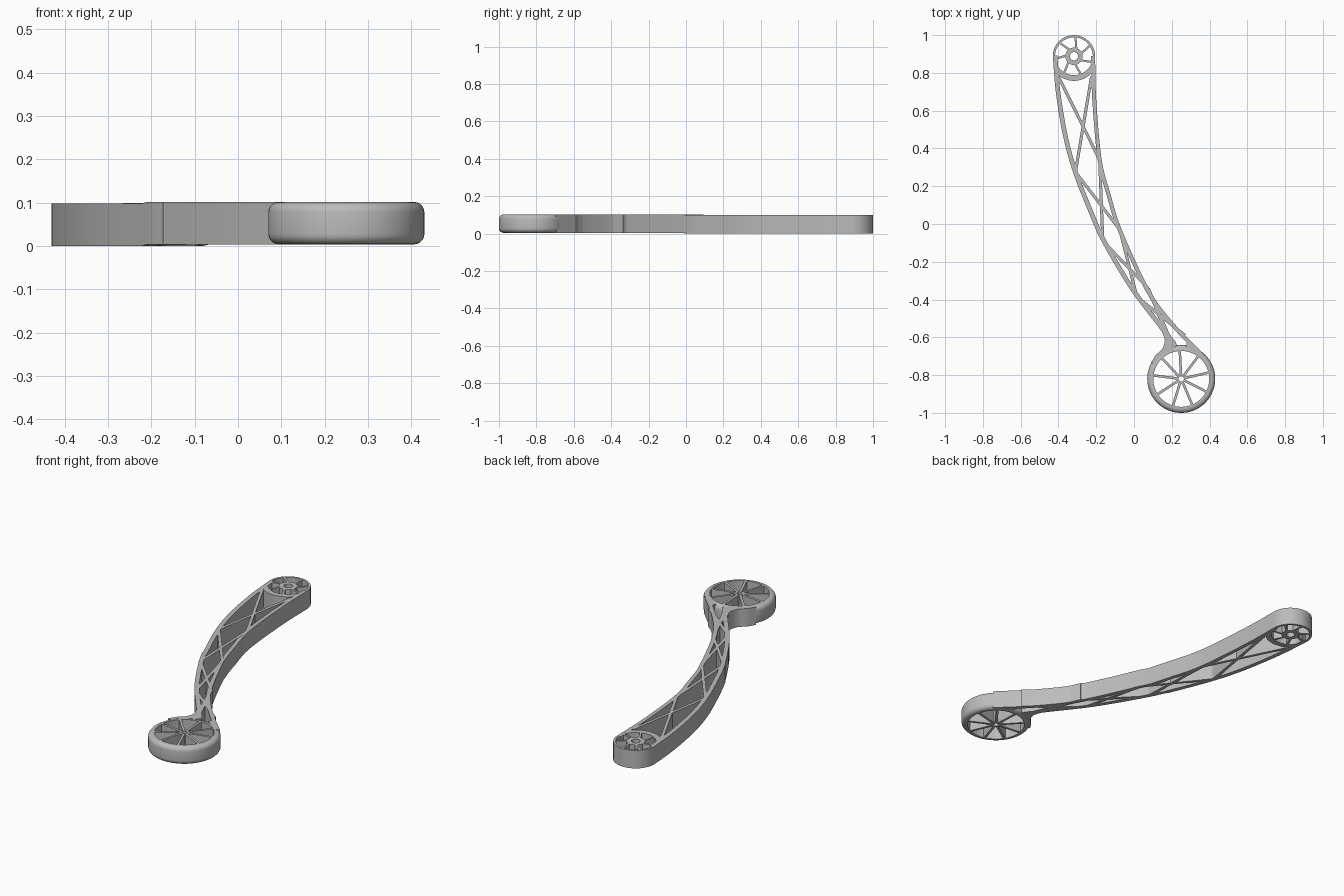
import bpy, bmesh
from math import sin, cos, pi, radians
from mathutils import Vector

cube = bpy.data.objects.get("Cube")
if cube:
    bpy.data.objects.remove(cube, do_unlink=True)

gray = bpy.data.materials.new("light gray")
gray.use_nodes = True
gray.diffuse_color = (0.5, 0.5, 0.5, 1)
gray.node_tree.nodes["Principled BSDF"].inputs["Base Color"].default_value = (0.5, 0.5, 0.5, 1)

HEIGHT = 0.098
STEP = 0.004          # the lower half sits slightly higher
BIG = Vector((0.25, -0.82))
SMALL = Vector((-0.318, 0.888))


def finish(name, bm):
    bmesh.ops.recalc_face_normals(bm, faces=bm.faces)
    mesh = bpy.data.meshes.new(name)
    bm.to_mesh(mesh)
    bm.free()
    mesh.materials.append(gray)
    obj = bpy.data.objects.new(name, mesh)
    bpy.context.collection.objects.link(obj)
    bpy.ops.object.select_all(action='DESELECT')
    obj.select_set(True)
    bpy.context.view_layer.objects.active = obj
    bpy.ops.object.shade_smooth_by_angle(angle=radians(30))
    return obj


def band(name, a, b, closed=False):
    """Upright solid between two matching plan outlines."""
    bm = bmesh.new()
    rows = []
    for p, q in zip(a, b):
        row = []
        for v, top in ((p, 0), (q, 0), (q, 1), (p, 1)):
            base = STEP if v[1] < 0 else 0
            row.append(bm.verts.new((v[0], v[1], base + top * HEIGHT)))
        rows.append(row)
    n = len(rows)
    for i in range(n if closed else n - 1):
        r, s = rows[i], rows[(i + 1) % n]
        for k in range(4):
            m = (k + 1) % 4
            bm.faces.new((r[k], r[m], s[m], s[k]))
    if not closed:
        bm.faces.new(rows[0])
        bm.faces.new(rows[-1])
    return finish(name, bm)


def arc(center, radius, start=0, end=360, n=48):
    angles = [radians(start + (end - start) * i / n) for i in range(n + 1)]
    return [center + Vector((cos(t), sin(t))) * radius for t in angles]


def ring(name, center, inner, outer, n=48):
    band(name, arc(center, inner, n=n)[:-1], arc(center, outer, n=n)[:-1], True)


def bar(name, p, q, width):
    p, q = Vector(p), Vector(q)
    d = (q - p).normalized()
    side = Vector((-d.y, d.x)) * width / 2
    band(name, [p + side, q + side], [p - side, q - side])


def smooth_path(points, steps=5):
    pts = [Vector(p) for p in points]
    pts = [2 * pts[0] - pts[1]] + pts + [2 * pts[-1] - pts[-2]]
    out = []
    for a, b, c, d in zip(pts, pts[1:], pts[2:], pts[3:]):
        for k in range(steps):
            t = k / steps
            out.append(0.5 * (2 * b + (c - a) * t + (2 * a - 5 * b + 4 * c - d) * t * t
                              + (3 * b - a - 3 * c + d) * t ** 3))
    return out + [pts[-2]]


def wall(name, points, thickness):
    path = smooth_path(points)
    inner = []
    for i, p in enumerate(path):
        d = (path[min(i + 1, len(path) - 1)] - path[max(i - 1, 0)]).normalized()
        inner.append(p + Vector((-d.y, d.x)) * thickness)
    band(name, path, inner)


# Curved side walls of the arm
wall("right_wall", [(-.43, .89), (-.413, .69), (-.372, .45), (-.318, .26), (-.235, .05),
                    (-.17, -.095), (-.022, -.345), (.125, -.54), (.16, -.59)], 0.024)
wall("left_wall", [(-.206, .89), (-.2, .66), (-.172, .345), (-.125, .16), (-.065, -.03),
                   (.08, -.345), (.19, -.50), (.32, -.64), (.375, -.693)], -0.021)

# Crossing braces
right_nodes = [(-.40, .78), (-.31, .275), (-.165, -.09), (.015, -.385), (.17, -.58)]
left_nodes = [(-.225, .78), (-.182, .34), (-.075, -.03), (.075, -.34), (.27, -.59)]
for i in range(4):
    bar(f"brace_a_{i + 1}", right_nodes[i], left_nodes[i + 1], 0.016)
    bar(f"brace_b_{i + 1}", left_nodes[i], right_nodes[i + 1], 0.016)
bar("neck_brace", left_nodes[3], (.205, -.64), 0.016)

# Solid fillets where the arm meets the large wheel
band("right_fillet",
     smooth_path([(.15, -.575), (.163, -.615), (.15, -.66), (.115, -.695), (.09, -.735)]),
     smooth_path([(.19, -.585), (.225, -.635), (.205, -.66), (.14, -.70), (.11, -.74)]))
band("left_fillet", [(.285, -.605), (.33, -.648), (.375, -.693)],
     [(.275, -.65), (.30, -.665), (.35, -.70)])

# Large wheel rim with rounded outer edges
R_IN, R_OUT, BEVEL, Z0, Z1 = 0.148, 0.18, 0.024, 0.004, 0.102
profile = [(R_IN, Z0)]
for z_mid, first in ((Z0 + BEVEL, -90), (Z1 - BEVEL, 0)):
    for k in range(6):
        t = radians(first + 18 * k)
        profile.append((R_OUT - BEVEL + BEVEL * cos(t), z_mid + BEVEL * sin(t)))
profile.append((R_IN, Z1))
bm = bmesh.new()
loops = []
for i in range(64):
    t = 2 * pi * i / 64
    loops.append([bm.verts.new((BIG.x + r * cos(t), BIG.y + r * sin(t), z)) for r, z in profile])
for i in range(64):
    a, b = loops[i], loops[(i + 1) % 64]
    for k in range(len(profile)):
        m = (k + 1) % len(profile)
        bm.faces.new((a[k], a[m], b[m], b[k]))
finish("large_wheel_rim", bm)

# Large wheel hub and spokes
ring("large_wheel_hub", BIG, 0.014, 0.024, 24)
for i in range(9):
    t = radians(13 + 40 * i)
    d = Vector((cos(t), sin(t)))
    bar(f"large_wheel_spoke_{i + 1}", BIG + d * 0.02, BIG + d * 0.152, 0.013)

# Small wheel rim, cradle, hub and spokes
ring("small_wheel_rim", SMALL, 0.1, 0.112)
band("small_wheel_cradle", arc(SMALL, 0.102, 205, 335, 24), arc(SMALL, 0.13, 218, 322, 24))
ring("small_wheel_hub", SMALL, 0.022, 0.046, 28)
for i in range(7):
    t = radians(20 + 360 / 7 * i)
    s = t + radians(14)
    bar(f"small_wheel_spoke_{i + 1}", SMALL + Vector((cos(t), sin(t))) * 0.04,
        SMALL + Vector((cos(s), sin(s))) * 0.104, 0.011)
